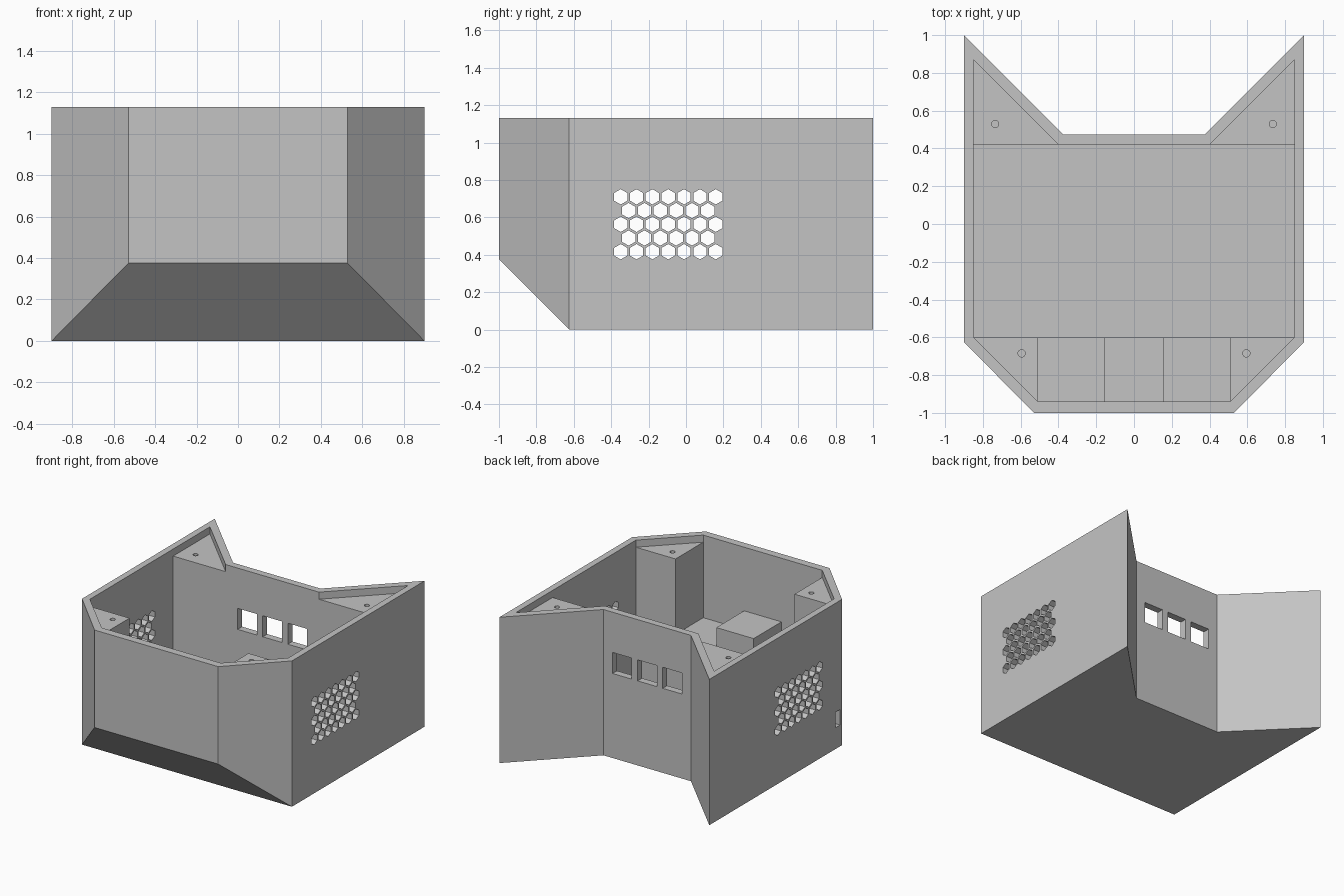
import bpy, bmesh
from math import sin, cos, pi
from mathutils import Vector

cube = bpy.data.objects.get("Cube")
if cube:
    bpy.data.objects.remove(cube, do_unlink=True)

HEIGHT, WALL = 1.13, 0.055
grey = bpy.data.materials.new("grey_plastic")
grey.use_nodes = True
colour = (0.55, 0.55, 0.55, 1)
grey.diffuse_color = colour
grey.node_tree.nodes["Principled BSDF"].inputs["Base Color"].default_value = colour


def prism(bm, points, direction):
    """Add a closed prism by sweeping a flat polygon."""
    face = bm.faces.new([bm.verts.new(p) for p in points])
    swept = bmesh.ops.extrude_face_region(bm, geom=[face])["geom"]
    bmesh.ops.translate(bm, vec=Vector(direction),
                        verts=[g for g in swept if isinstance(g, bmesh.types.BMVert)])


def upright(bm, outline, low, high):
    prism(bm, [(x, y, low) for x, y in outline], (0, 0, high - low))


def box(bm, x0, x1, y0, y1, z0, z1):
    upright(bm, [(x0, y0), (x1, y0), (x1, y1), (x0, y1)], z0, z1)


def finish(bm, name):
    bmesh.ops.recalc_face_normals(bm, faces=bm.faces)
    mesh = bpy.data.meshes.new(name)
    bm.to_mesh(mesh)
    bm.free()
    mesh.materials.append(grey)
    obj = bpy.data.objects.new(name, mesh)
    bpy.context.collection.objects.link(obj)
    return obj


def mirrored(half):
    return half + [(-x, y) for x, y in reversed(half)]


# Solid body with swept rear corners and a sloped front underside
bm = bmesh.new()
upright(bm, mirrored([(0.53, -1), (0.9, -0.625), (0.9, 1), (0.375, 0.475)]), 0, HEIGHT)
bmesh.ops.recalc_face_normals(bm, faces=bm.faces)
cut = bmesh.ops.bisect_plane(bm, geom=bm.verts[:] + bm.edges[:] + bm.faces[:], dist=1e-5,
                             plane_co=(0, -0.625, 0), plane_no=(0, -1, -1), clear_outer=True)
rim = [g for g in cut["geom_cut"] if isinstance(g, bmesh.types.BMEdge)]
bmesh.ops.holes_fill(bm, edges=[e for e in bm.edges if e.is_boundary])
body = finish(bm, "enclosure_body")

cutters = []

# Lid recess, leaving a thin rim around the top
bm = bmesh.new()
upright(bm, mirrored([(0.51, -0.94), (0.85, -0.6), (0.85, 0.87), (0.4, 0.42)]), HEIGHT - WALL, 1.4)
cutters.append(finish(bm, "lid_recess_cutter"))

# Main cavity, which leaves solid corner posts
bm = bmesh.new()
box(bm, -0.85, 0.85, -0.6, 0.42, WALL, 1.3)
cutters.append(finish(bm, "cavity_cutter"))

# Front bay above the shelf
bm = bmesh.new()
box(bm, -0.51, 0.51, -0.94, -0.5, 0.49, 1.2)
cutters.append(finish(bm, "front_bay_cutter"))

# Hexagonal vents through both side walls
bm = bmesh.new()
PITCH, RADIUS = 0.0847, 0.041
for row in range(5):
    count = 7 - row % 2
    z = 0.563 + (row - 2) * PITCH * sin(pi / 3)
    for i in range(count):
        y = -0.095 + (i - (count - 1) / 2) * PITCH
        prism(bm, [(-1, y + RADIUS * sin(k * pi / 3), z + RADIUS * cos(k * pi / 3))
                   for k in range(6)], (2, 0, 0))
cutters.append(finish(bm, "vent_cutter"))

# Rear windows, side cable slot and screw holes
bm = bmesh.new()
for x in (-0.215, 0, 0.215):
    box(bm, x - 0.082, x + 0.082, 0.3, 0.6, 0.655, 0.818)
box(bm, -1, -0.8, -0.6, -0.545, 0.165, 0.285)
for side in (-1, 1):
    for x, y in ((0.735, 0.53), (0.595, -0.685)):
        ring = [(side * x + 0.019 * cos(k * pi / 12), y + 0.019 * sin(k * pi / 12))
                for k in range(24)]
        upright(bm, ring, 0.9, 1.2)
cutters.append(finish(bm, "opening_cutter"))

for cutter in cutters:
    cutter.hide_render = True
    mod = body.modifiers.new(cutter.name, 'BOOLEAN')
    mod.operation = 'DIFFERENCE'
    mod.solver = 'EXACT'
    mod.object = cutter

# Bake the cuts and discard the cutters
graph = bpy.context.evaluated_depsgraph_get()
baked = bpy.data.meshes.new_from_object(body.evaluated_get(graph))
body.modifiers.clear()
body.data = baked
for cutter in cutters:
    bpy.data.objects.remove(cutter, do_unlink=True)

# Raised block in the middle of the front shelf
bm = bmesh.new()
box(bm, -0.16, 0.16, -0.94, -0.6, 0.48, 0.637)
finish(bm, "front_block")
